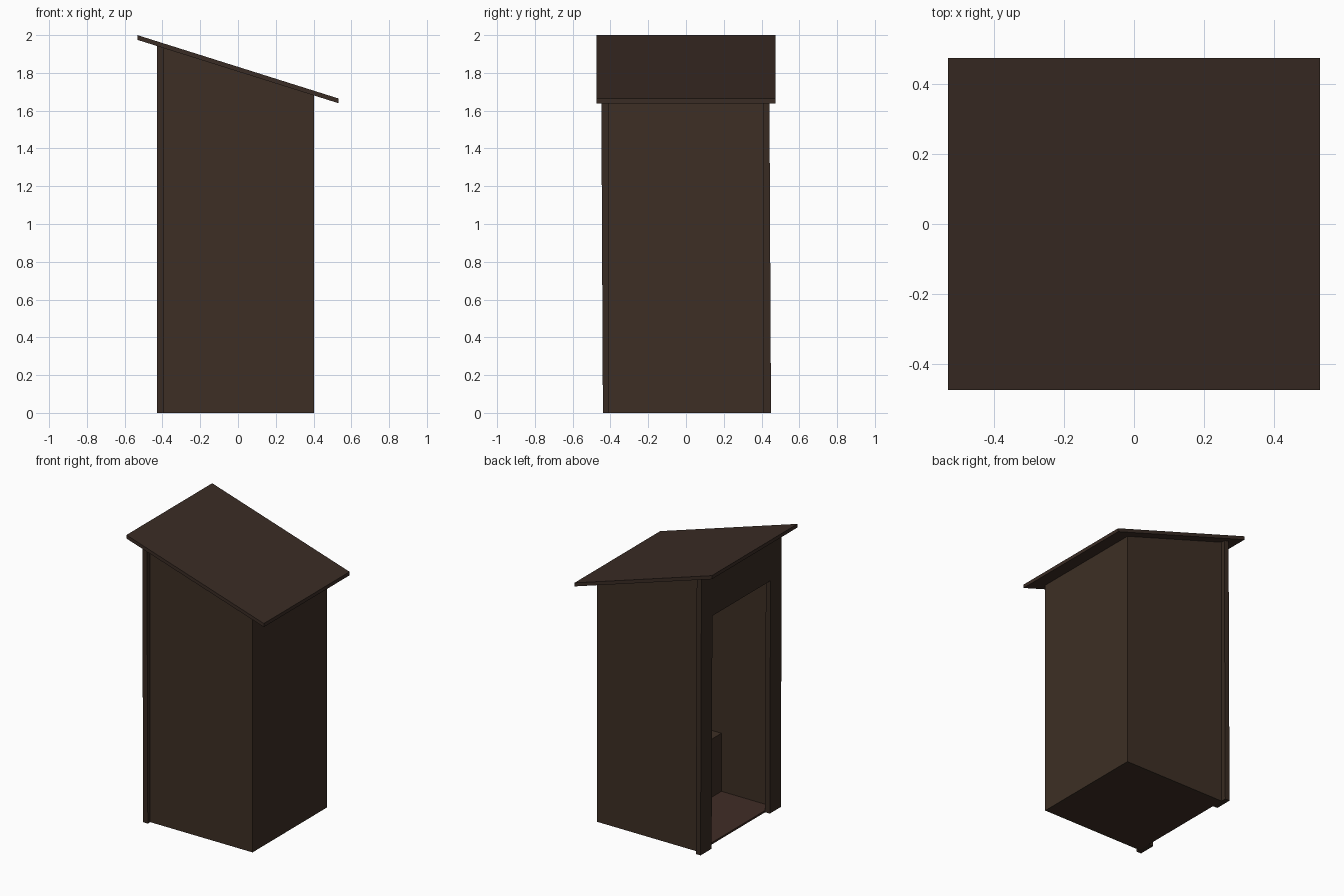
import bpy, bmesh
from mathutils import Vector

if "Cube" in bpy.data.objects:
    bpy.data.objects.remove(bpy.data.objects["Cube"])


def material(name, rgb):
    m = bpy.data.materials.new(name)
    m.diffuse_color = (*rgb, 1)
    m.use_nodes = True
    m.node_tree.nodes["Principled BSDF"].inputs["Base Color"].default_value = m.diffuse_color
    return m


WALL = material("brown planks", (0.047, 0.028, 0.018))
ROOF = material("dark brown roof", (0.042, 0.025, 0.018))
FRAME = material("dark brown trim", (0.040, 0.024, 0.016))
FLOOR = material("reddish brown boards", (0.052, 0.026, 0.019))


def roof_under(x):
    return 1.975 - 0.315 * (x + 0.533)


def prism(name, pts, vec, mat):
    """Extrude a flat outline of 3D points along vec."""
    bm = bmesh.new()
    face = bm.faces.new([bm.verts.new(p) for p in pts])
    ret = bmesh.ops.extrude_face_region(bm, geom=[face])
    verts = [g for g in ret["geom"] if isinstance(g, bmesh.types.BMVert)]
    bmesh.ops.translate(bm, verts=verts, vec=Vector(vec))
    bmesh.ops.recalc_face_normals(bm, faces=bm.faces)
    me = bpy.data.meshes.new(name)
    bm.to_mesh(me)
    bm.free()
    me.materials.append(mat)
    ob = bpy.data.objects.new(name, me)
    bpy.context.collection.objects.link(ob)
    return ob


def box(name, x0, x1, y0, y1, z0, z1, mat):
    pts = [(x0, y0, z0), (x1, y0, z0), (x1, y1, z0), (x0, y1, z0)]
    return prism(name, pts, (0, 0, z1 - z0), mat)


X0, X1, W, T = -0.392, 0.402, 0.413, 0.02

# side walls with sloping tops
for side, y in (("front", -W), ("back", W - T)):
    prism(side + "_side_wall",
          [(X0, y, 0), (X1, y, 0), (X1, y, roof_under(X1) + 0.008),
           (X0, y, roof_under(X0) + 0.008)], (0, T, 0), WALL)

# rear wall opposite the doorway
box("rear_wall", X1 - T, X1, -W + T, W - T, 0, roof_under(X1) + 0.008, WALL)

# floor and bench seat
box("floor", X0, X1 - T, -W + T, W - T, 0, 0.013, FLOOR)
box("bench", 0.0, X1 - T, -W + T, W - T, 0.013, 0.42, WALL)

# door frame: one inverted U, leaning very slightly
XF, H = -0.428, 1.63
top = roof_under(XF) + 0.002
outline = [(-0.445, 0), (-0.322, 0), (-0.322, H), (0.322, H),
           (0.322, 0), (0.445, 0), (0.445, top), (-0.445, top)]
prism("door_frame", [(XF, y + 0.005 * (1 - z), z) for y, z in outline],
      (X0 - XF, 0, 0), FRAME)

# sloping roof slab
R = 0.533
prism("roof", [(-R, -0.475, 1.975), (R, -0.475, roof_under(R)),
               (R, -0.475, roof_under(R) + 0.025), (-R, -0.475, 2.0)],
      (0, 0.95, 0), ROOF)
